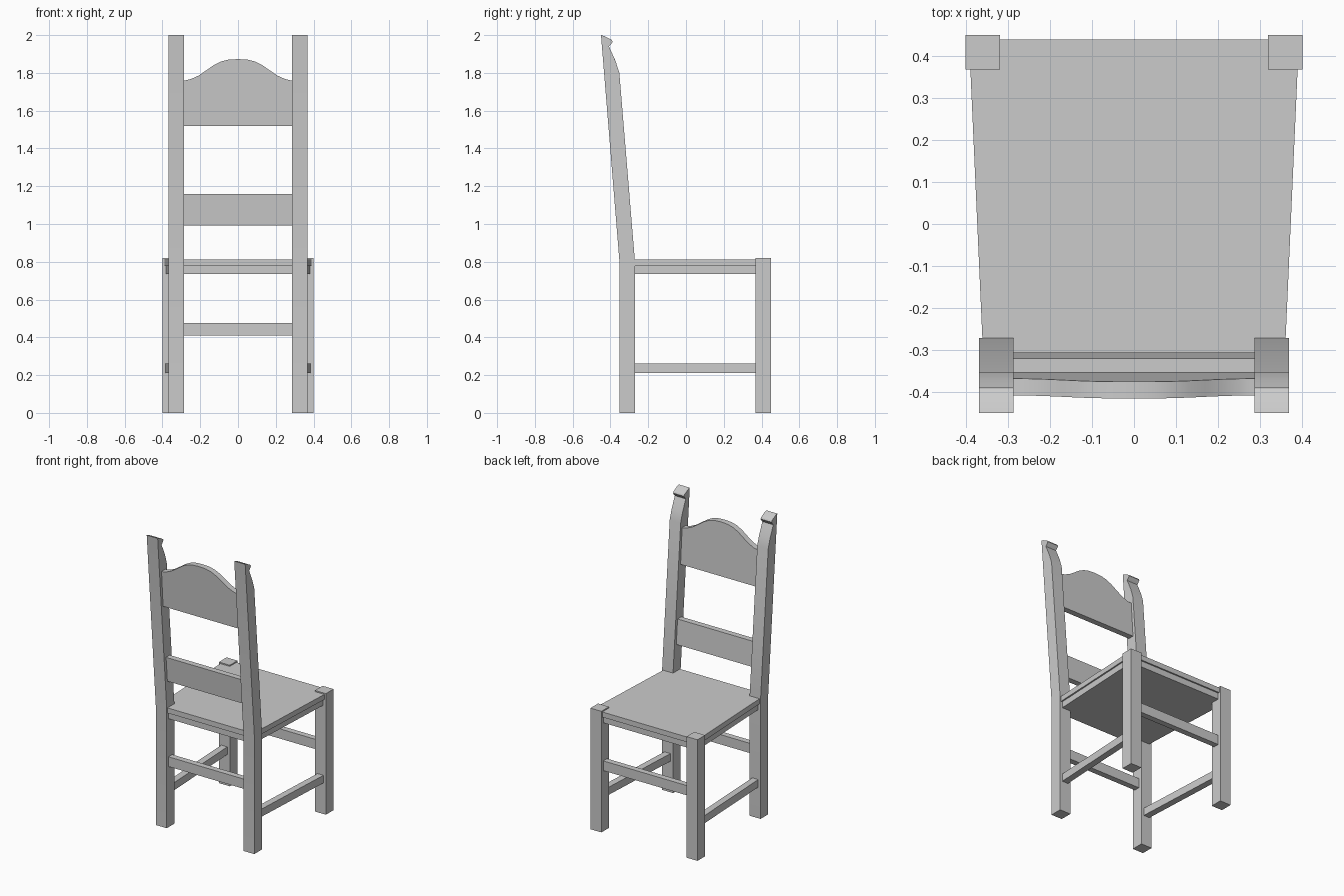
import bpy, bmesh
from math import radians

if "Cube" in bpy.data.objects:
    bpy.data.objects.remove(bpy.data.objects["Cube"])


def prism(name, pts_a, pts_b):
    """Solid joining two matching outlines."""
    bm = bmesh.new()
    a = [bm.verts.new(p) for p in pts_a]
    b = [bm.verts.new(p) for p in pts_b]
    bm.faces.new(a)
    bm.faces.new(b[::-1])
    n = len(a)
    for i in range(n):
        j = (i + 1) % n
        bm.faces.new((a[j], a[i], b[i], b[j]))
    bmesh.ops.recalc_face_normals(bm, faces=bm.faces)
    me = bpy.data.meshes.new(name)
    bm.to_mesh(me)
    bm.free()
    ob = bpy.data.objects.new(name, me)
    bpy.context.collection.objects.link(ob)
    return ob


def plan(name, outline, z0, z1):
    return prism(name, [(x, y, z0) for x, y in outline], [(x, y, z1) for x, y in outline])


def box(name, x0, x1, y0, y1, z0, z1):
    return plan(name, [(x0, y0), (x1, y0), (x1, y1), (x0, y1)], z0, z1)


def mirror(ob):
    ob.modifiers.new("mirror", 'MIRROR')
    return ob


def smooth(ob):
    bpy.ops.object.select_all(action='DESELECT')
    ob.select_set(True)
    bpy.context.view_layer.objects.active = ob
    bpy.ops.object.shade_smooth_by_angle(angle=radians(30))


def slat(name, outline, y0, z0, slope):
    """Back slat following the lean of the posts."""
    def front(z):
        return y0 - slope * (z - z0)
    return prism(name, [(x, front(z), z) for x, z in outline],
                 [(x, front(z) - 0.04, z) for x, z in outline])


def side_bar(name, out_back, out_front, width, z0, z1):
    """Side rail splaying outward toward the front legs."""
    yb, yf = -0.30, 0.39
    return mirror(plan(name, [(out_back - width, yb), (out_back, yb),
                              (out_front, yf), (out_front - width, yf)], z0, z1))


# Back posts with carved tops
profile = [(-0.353, 0), (-0.271, 0), (-0.271, 0.81), (-0.353, 1.80), (-0.372, 1.86),
           (-0.394, 1.91), (-0.408, 1.94), (-0.398, 1.951), (-0.388, 1.965),
           (-0.393, 1.974), (-0.43, 1.994), (-0.45, 2.0), (-0.353, 0.81)]
smooth(mirror(prism("back_post", [(0.287, y, z) for y, z in profile],
                    [(0.369, y, z) for y, z in profile])))

# Front legs
mirror(box("front_leg", 0.319, 0.401, 0.368, 0.45, 0, 0.82))

# Seat board and the solid frame beneath it
plan("seat", [(-0.358, -0.345), (0.358, -0.345), (0.393, 0.44), (-0.393, 0.44)], 0.777, 0.812)
plan("seat_frame", [(-0.348, -0.335), (0.348, -0.335), (0.383, 0.43), (-0.383, 0.43)],
     0.735, 0.777)

# Stretchers
box("front_stretcher", -0.33, 0.33, 0.39, 0.43, 0.411, 0.477)
box("back_stretcher", -0.30, 0.30, -0.335, -0.295, 0.411, 0.477)
side_bar("side_stretcher", 0.35, 0.384, 0.045, 0.21, 0.262)

# Lower back slat
slat("lower_slat", [(-0.30, 0.993), (0.30, 0.993), (0.30, 1.16), (-0.30, 1.16)],
     -0.306, 0.993, 0.083)

# Arched crest slat
half = [(0.30, 1.76), (0.275, 1.761), (0.25, 1.767), (0.21, 1.785), (0.17, 1.812),
        (0.13, 1.840), (0.09, 1.860), (0.05, 1.870)]
arch = half + [(0, 1.873)] + [(-x, z) for x, z in reversed(half)]
smooth(slat("crest_slat", [(-0.30, 1.518), (0.30, 1.518)] + arch, -0.352, 1.518, 0.067))
